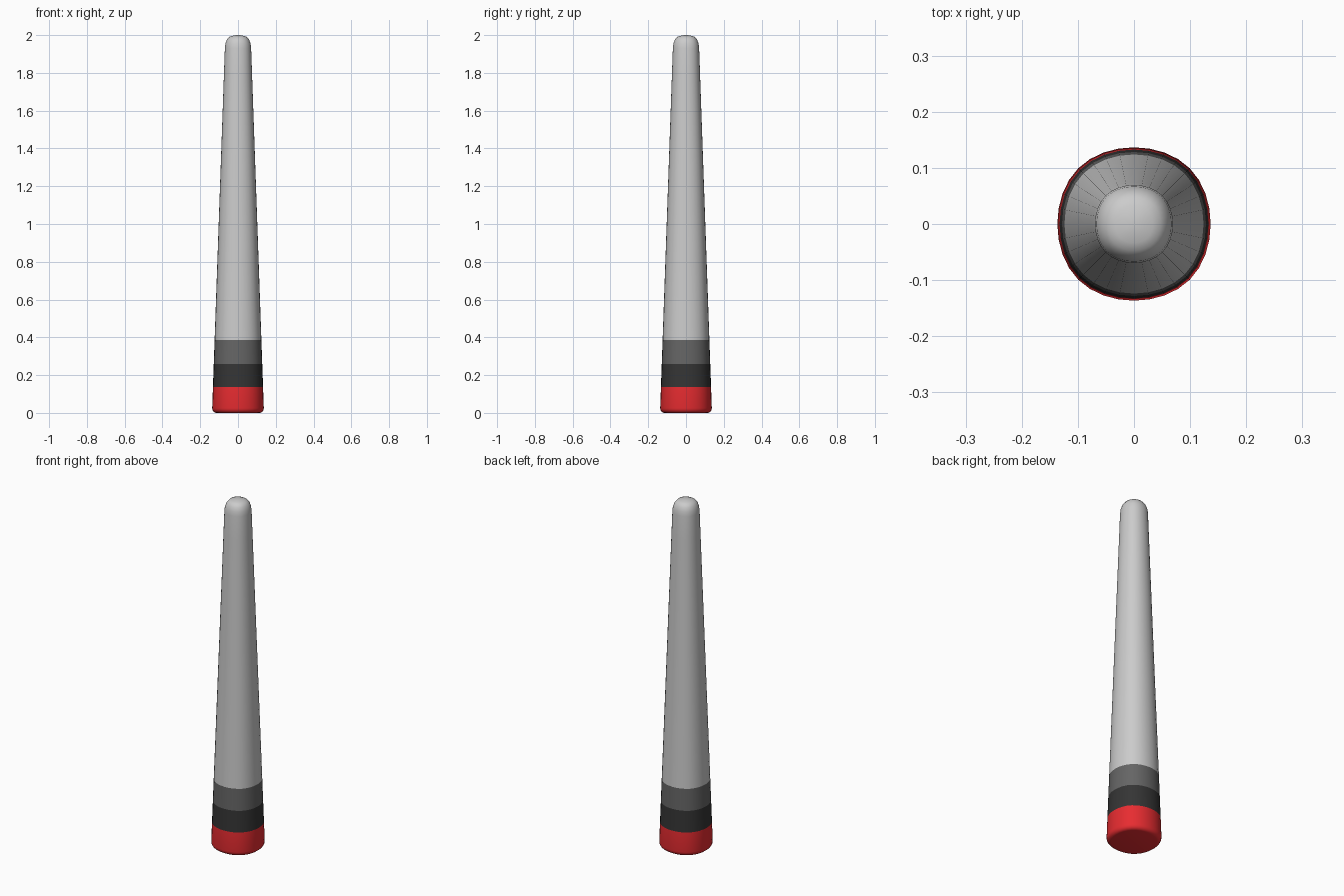
import bpy, bmesh, math

if "Cube" in bpy.data.objects:
    bpy.data.objects.remove(bpy.data.objects["Cube"])

STEPS = 8  # points per side of the rounded-square section


def section():
    """Square softened into a cubic B-spline loop, scaled to 1 at the axes."""
    corners = [(1, -1), (1, 1), (-1, 1), (-1, -1)]
    pts = []
    for i in range(4):
        c = [corners[(i + k - 1) % 4] for k in range(4)]
        for s in range(STEPS):
            t = s / STEPS
            w = ((1 - t) ** 3, 3 * t**3 - 6 * t**2 + 4,
                 -3 * t**3 + 3 * t**2 + 3 * t + 1, t**3)
            pts.append(tuple(sum(w[k] * c[k][a] for k in range(4)) / 5.5
                             for a in (0, 1)))
    return pts


SECTION = section()


def side(z):
    """Half width of the straight taper at height z."""
    return 0.1375 - 0.0352 * z


def loft(name, profile, colour=None, cap_bottom=False, cap_top=False):
    bm = bmesh.new()
    rings = [[bm.verts.new((x * r, y * r, z)) for x, y in SECTION]
             for r, z in profile]
    n = len(SECTION)
    for a, b in zip(rings, rings[1:]):
        for i in range(n):
            j = (i + 1) % n
            bm.faces.new((a[i], a[j], b[j], b[i]))
    if cap_bottom:
        bm.faces.new(rings[0][::-1])
    if cap_top:
        bm.faces.new(rings[-1])
    me = bpy.data.meshes.new(name)
    bm.to_mesh(me)
    bm.free()
    me.shade_smooth()
    ob = bpy.data.objects.new(name, me)
    bpy.context.collection.objects.link(ob)
    if colour:
        mat = bpy.data.materials.new(name + "_colour")
        mat.diffuse_color = (*colour, 1)
        mat.use_nodes = True
        mat.node_tree.nodes["Principled BSDF"].inputs["Base Color"].default_value = mat.diffuse_color
        me.materials.append(mat)
    return ob


# Red foot with a small rounded lower edge
ARC = [math.radians(a) for a in (0, 22.5, 45, 67.5, 90)]
foot = [(side(0.025) - 0.022 * (1 - math.sin(a)), 0.025 * (1 - math.cos(a)))
        for a in ARC]
loft("red_foot", foot + [(side(0.137), 0.137)], (0.8, 0.025, 0.03),
     cap_bottom=True)

# Dark bands
loft("black_band", [(side(z), z) for z in (0.137, 0.26)], (0.035,) * 3)
loft("dark_grey_band", [(side(z), z) for z in (0.26, 0.385)], (0.13,) * 3)

# Long tapering shaft with a rounded tip
tip = [(side(1.93) - 0.036 * (1 - math.cos(a)), 1.93 + 0.065 * math.sin(a))
       for a in ARC]
loft("shaft", [(side(z), z) for z in (0.385, 0.9, 1.4, 1.8)] + tip
     + [(0.018, 1.999), (0.004, 2.0)], cap_top=True)
